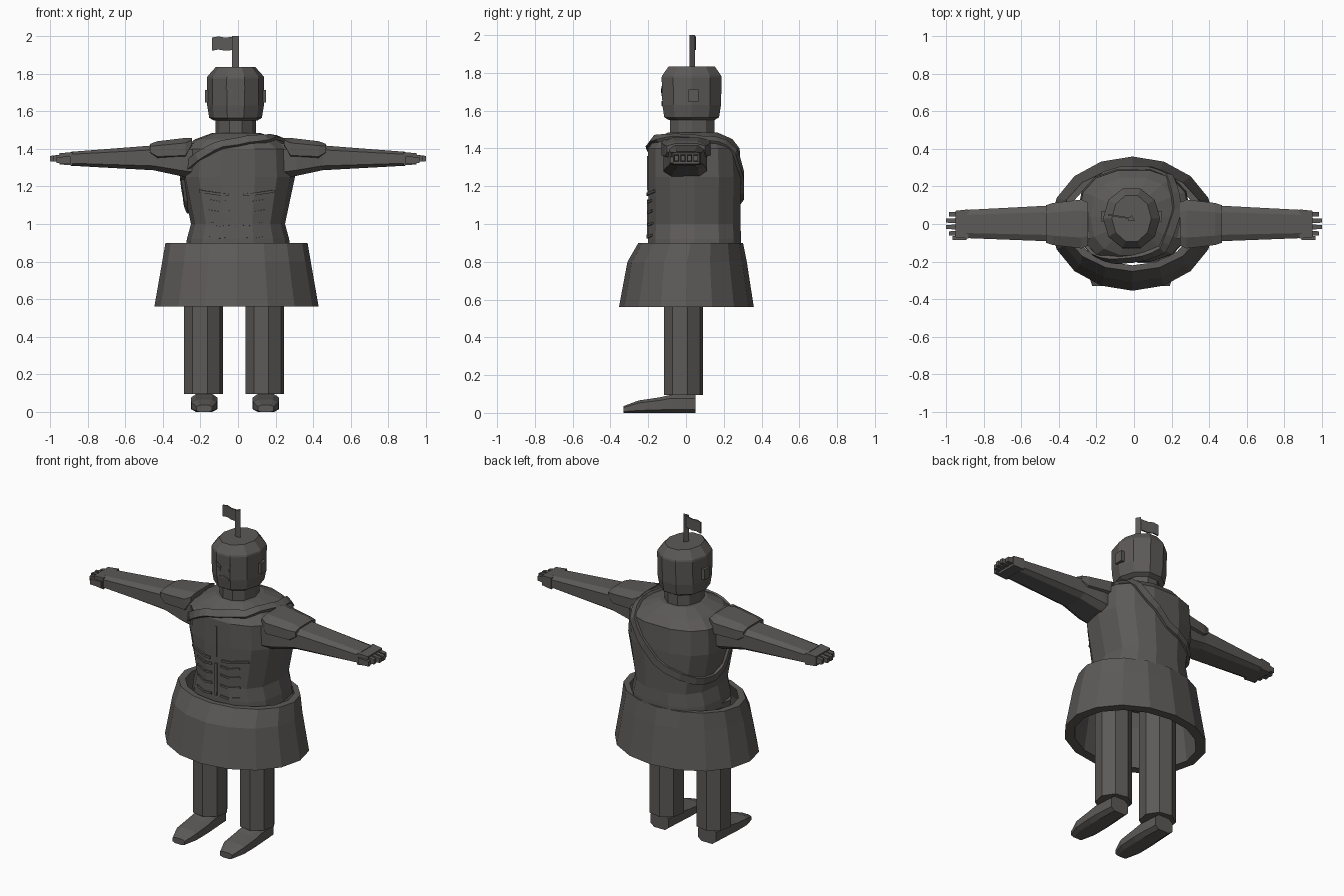
import bpy, bmesh, math
from mathutils import Vector
from mathutils.bvhtree import BVHTree

mat = bpy.data.materials.new("dark grey clay")
mat.diffuse_color = (0.108, 0.102, 0.098, 1)


def finish(name, bm):
    bmesh.ops.recalc_face_normals(bm, faces=bm.faces)
    me = bpy.data.meshes.new(name)
    bm.to_mesh(me)
    me.materials.append(mat)
    ob = bpy.data.objects.new(name, me)
    bpy.context.collection.objects.link(ob)
    return bm


def skin(bm, rows, closed):
    """Join rows of vertices with quads, capped or looped back."""
    n = len(rows[0])
    for k in range(len(rows) if closed else len(rows) - 1):
        a, b = rows[k], rows[(k + 1) % len(rows)]
        for i in range(n):
            j = (i + 1) % n
            bm.faces.new((a[i], a[j], b[j], b[i]))
    if not closed:
        bm.faces.new(rows[0])
        bm.faces.new(rows[-1])


def loft(name, axis, rings, n=8, e=2.0, phase=0.0, closed=False):
    """Rings are (position on axis, centre1, centre2, half1, half2)."""
    def power(v):
        return math.copysign(abs(v) ** (2 / e), v)
    angles = [phase + i * math.tau / n for i in range(n)]
    u = [power(math.cos(a)) for a in angles]
    v = [power(math.sin(a)) for a in angles]
    mu, mv = max(map(abs, u)), max(map(abs, v))
    bm = bmesh.new()
    rows = []
    for p, c1, c2, r1, r2 in rings:
        row = []
        for s, t in zip(u, v):
            co = [c1 + r1 * s / mu, c2 + r2 * t / mv]
            co.insert("xyz".index(axis), p)
            row.append(bm.verts.new(co))
        rows.append(row)
    skin(bm, rows, closed)
    return finish(name, bm)


def bar(name, rings, axis="x"):
    """Box-section loft."""
    loft(name, axis, rings, n=4, phase=math.pi / 4)


# Torso
torso = loft("torso", "z", [
    (0.87, 0, 0.045, 0.278, 0.247), (0.92, 0, 0.045, 0.272, 0.247),
    (1.00, 0, 0.045, 0.25, 0.243), (1.25, 0, 0.045, 0.303, 0.246),
    (1.40, 0, 0.042, 0.295, 0.242), (1.45, -0.005, 0.04, 0.225, 0.205),
    (1.485, -0.01, 0.035, 0.125, 0.13)], n=14, e=2.5)
surface = BVHTree.FromBMesh(torso)


def ribbon(name, pts, width, thick, steps=4, closed=False):
    """Flat band laid on the torso surface along a rough path."""
    pts = [Vector(p) for p in pts]
    path = []
    for k in range(len(pts) if closed else len(pts) - 1):
        a, b = pts[k], pts[(k + 1) % len(pts)]
        path += [a.lerp(b, i / steps) for i in range(steps)]
    if not closed:
        path.append(pts[-1])
    hits = [surface.find_nearest(p)[:2] for p in path]
    m = len(hits)
    bm = bmesh.new()
    rows = []
    for i, (loc, nor) in enumerate(hits):
        lo = (i - 1) % m if closed else max(i - 1, 0)
        hi = (i + 1) % m if closed else min(i + 1, m - 1)
        nor = (hits[lo][1] + nor + hits[hi][1]).normalized()
        side = nor.cross(hits[hi][0] - hits[lo][0]).normalized() * width / 2
        rows.append([bm.verts.new(loc + side * s + nor * h) for s, h in
                     ((-1, -0.008), (1, -0.008), (1, thick), (-1, thick))])
    skin(bm, rows, closed)
    finish(name, bm)


# Shoulder strap looping over the right shoulder to the left hip
ribbon("strap", [
    (0.20, -0.02, 1.46), (0.15, -0.14, 1.455), (0, -0.19, 1.44),
    (-0.125, -0.19, 1.41), (-0.24, -0.12, 1.33), (-0.30, -0.02, 1.25),
    (-0.30, 0.02, 1.13), (-0.28, 0.10, 1.075), (-0.20, 0.20, 1.09),
    (0, 0.29, 1.18), (0.12, 0.28, 1.30), (0.20, 0.20, 1.42),
    (0.23, 0.08, 1.45)], 0.045, 0.016, steps=3, closed=True)

# Chest and stomach muscle lines
ribbon("chest_line", [(-0.01, -0.2, 1.17), (-0.01, -0.2, 1.36)], 0.008, 0.005)
ribbon("stomach_line", [(-0.01, -0.2, 0.93), (-0.01, -0.2, 1.13)], 0.016, 0.007)
for s in (-1, 1):
    ribbon("chest_fold", [(-0.01 + s * 0.04, -0.2, 1.155), (-0.01 + s * 0.10, -0.2, 1.16),
                          (-0.01 + s * 0.20, -0.16, 1.175)], 0.014, 0.008)
    for z in (0.935, 1.0, 1.065, 1.12):
        ribbon("stomach_fold", [(-0.01 + s * 0.03, -0.2, z), (-0.01 + s * 0.09, -0.2, z - 0.005),
                                (-0.01 + s * 0.15, -0.18, z + 0.005)], 0.012, 0.007)

# Skirt: flared hollow shell
loft("skirt", "z", [
    (0.56, -0.008, 0.002, 0.437, 0.357), (0.80, -0.008, 0.006, 0.395, 0.316),
    (0.90, -0.008, 0.025, 0.378, 0.277), (0.90, -0.008, 0.03, 0.335, 0.25),
    (0.80, -0.008, 0.01, 0.345, 0.275), (0.56, -0.008, 0.002, 0.38, 0.30)],
    n=16, closed=True)

# Head and neck
loft("neck", "z", [(1.46, -0.012, 0.032, 0.108, 0.118),
                   (1.56, -0.012, 0.032, 0.108, 0.118)], n=10)
loft("head", "z", [
    (1.55, -0.013, 0.03, 0.115, 0.12), (1.565, -0.013, 0.03, 0.14, 0.145),
    (1.63, -0.013, 0.03, 0.151, 0.155), (1.775, -0.013, 0.03, 0.152, 0.159),
    (1.785, -0.013, 0.03, 0.15, 0.156), (1.835, -0.013, 0.03, 0.105, 0.122)], n=10)

# Flag on a three-sided pole
loft("flag_pole", "z", [(1.82, -0.014, 0.028, 0.019, 0.019),
                        (2.0, -0.014, 0.028, 0.019, 0.019)], n=3, phase=math.pi / 2)
bar("flag", [(-0.137, 0.048, 1.957, 0.004, 0.035), (-0.105, 0.044, 1.963, 0.004, 0.035),
             (-0.07, 0.038, 1.957, 0.004, 0.035), (-0.02, 0.03, 1.961, 0.004, 0.035)])

for s in (-1, 1):
    cx = -0.013
    # Face marks and ears
    bar("brow", [(cx + s * 0.015, -0.127, 1.70, 0.005, 0.006),
                 (cx + s * 0.05, -0.125, 1.725, 0.005, 0.006)])
    bar("eye", [(cx + s * 0.02, -0.127, 1.685, 0.004, 0.008),
                (cx + s * 0.042, -0.127, 1.69, 0.004, 0.008)])
    bar("mouth_corner", [(cx, -0.126, 1.645, 0.004, 0.005),
                         (cx + s * 0.04, -0.126, 1.63, 0.004, 0.005)])
    bar("ear", [(cx + s * 0.13, 0.04, 1.68, 0.027, 0.033),
                (cx + s * 0.163, 0.04, 1.68, 0.027, 0.033)])

    # Arm, shoulder guard, hand and fingers
    loft("arm", "x", [
        (s * 0.22, -0.003, 1.335, 0.115, 0.095), (s * 0.31, -0.003, 1.34, 0.115, 0.084),
        (s * 0.45, 0.003, 1.352, 0.095, 0.066), (s * 0.89, 0, 1.347, 0.075, 0.037)],
        e=4, phase=math.pi / 8)
    loft("shoulder_guard", "x", [
        (s * 0.245, 0, 1.435, 0.115, 0.022), (s * 0.28, 0, 1.398, 0.13, 0.06),
        (s * 0.43, 0, 1.388, 0.112, 0.052), (s * 0.468, 0, 1.398, 0.10, 0.028)],
        e=3, phase=math.pi / 8)
    bar("hand", [(s * 0.88, 0, 1.347, 0.078, 0.035), (s * 0.95, 0, 1.347, 0.07, 0.03)])
    for y, tip in ((0.052, 0.985), (0.018, 1.0), (-0.016, 1.0), (-0.05, 0.985)):
        bar("finger", [(s * 0.94, y, 1.35, 0.013, 0.02), (s * tip, y, 1.348, 0.011, 0.014)])
    bar("thumb", [(s * 0.89, -0.075, 1.34, 0.01, 0.02), (s * 0.965, -0.075, 1.34, 0.01, 0.016)])

    # Leg and pointed shoe
    lx = -0.021 + s * 0.163
    loft("leg", "z", [(0.095, lx, -0.013, 0.103, 0.103), (0.89, lx, -0.013, 0.103, 0.103)],
         phase=0.2)
    fx = -0.016 + s * 0.164
    loft("foot", "y", [
        (0.05, fx, 0.048, 0.062, 0.048), (-0.08, fx, 0.048, 0.07, 0.048),
        (-0.14, fx, 0.041, 0.071, 0.041), (-0.25, fx, 0.033, 0.068, 0.033),
        (-0.33, fx, 0.018, 0.042, 0.018)], e=3.5, phase=math.pi / 8)
